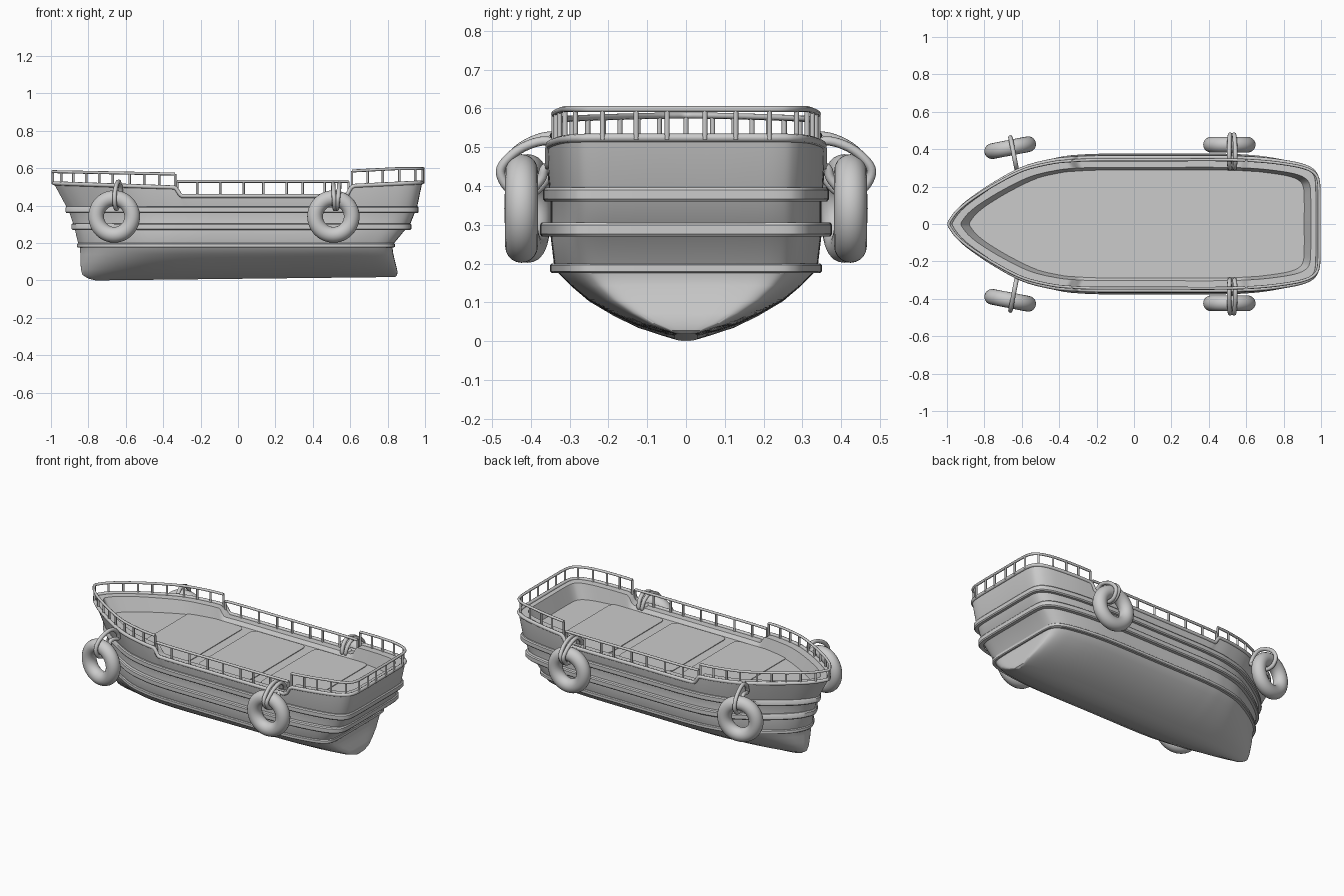
import bpy, bmesh, math
from mathutils import Vector, Matrix

if "Cube" in bpy.data.objects:
    bpy.data.objects.remove(bpy.data.objects["Cube"])

FLOOR = 0.43
# Normalised half plan of the boat, bow to stern
HALF = [(-1, 0), (-.985, .09), (-.95, .215), (-.88, .38), (-.75, .62), (-.6, .84), (-.45, .95),
        (-.34, .985), (-.2, 1), (.1, 1), (.5, 1), (.7, .975), (.85, .92), (.93, .865),
        (.975, .79), (.995, .68), (1, .45), (1, 0)]


def smooth_loop(pts, n):
    """Closed Catmull-Rom curve through the points."""
    pts = [Vector(p) for p in pts]
    out = []
    for i in range(len(pts)):
        a, b, c, d = (pts[(i + k) % len(pts)] for k in (-1, 0, 1, 2))
        for j in range(n):
            t = j / n
            out.append(.5 * (2 * b + (c - a) * t + (2 * a - 5 * b + 4 * c - d) * t ** 2
                             + (3 * b - a - 3 * c + d) * t ** 3))
    return out


PLAN = smooth_loop(HALF + [(x, -y) for x, y in HALF[-2:0:-1]], 10)
N = len(PLAN)


def step(x, a, b):
    t = max(0, min(1, (x - a) / (b - a)))
    return t * t * (3 - 2 * t)


def sheer(x):
    """Height of the bulwark: raised bow and stern, low waist."""
    bow = .497 + .023 * max(0, (-.33 - x) / .67)
    stern = .505 + .02 * max(0, (x - .6) / .4)
    return bow + (.452 - bow) * step(x, -.34, -.30) + (stern - .452) * step(x, .575, .615)


def ring(z, xb, xs, w):
    """Plan outline at one level; z None follows the sheer. Lower levels get a blunter bow."""
    pts = []
    for p in PLAN:
        x = (xb + xs) / 2 + p.x * (xs - xb) / 2
        h = sheer(x) if z is None else z
        y = p.y
        if z is not None and p.x < 0:
            y = math.copysign(min(1, abs(y)) ** (1 - .35 * max(0, 1 - z / .42)), y)
        if h < .17 and x > -.8:
            h += .018 * (x + .8) / 1.6 * (1 - h / .17)
        pts.append(Vector((x, y * w, h)))
    return pts


def finish(name, bm, angle=35):
    bmesh.ops.recalc_face_normals(bm, faces=bm.faces)
    me = bpy.data.meshes.new(name)
    bm.to_mesh(me)
    bm.free()
    ob = bpy.data.objects.new(name, me)
    bpy.context.collection.objects.link(ob)
    bpy.ops.object.select_all(action='DESELECT')
    ob.select_set(True)
    bpy.context.view_layer.objects.active = ob
    bpy.ops.object.shade_smooth_by_angle(angle=math.radians(angle))
    return ob


def loft(name, levels, cap=True):
    bm = bmesh.new()
    rows = [[bm.verts.new(p) for p in ring(*lv)] for lv in levels]
    for a, b in zip(rows, rows[1:]):
        for i in range(N):
            j = (i + 1) % N
            bm.faces.new((a[i], a[j], b[j], b[i]))
    for row in (rows[0], rows[-1]) if cap else ():
        for i in range(N // 2):
            quad = (row[i], row[i + 1], row[-i - 1], row[-i % N])
            bm.faces.new(list(dict.fromkeys(quad)))
    return finish(name, bm)


def tube(name, paths, r, cyclic=False):
    cu = bpy.data.curves.new(name, 'CURVE')
    cu.dimensions = '3D'
    cu.bevel_depth = r
    cu.bevel_resolution = 2
    cu.use_fill_caps = True
    for path in paths:
        sp = cu.splines.new('POLY')
        sp.points.add(len(path) - 1)
        for q, p in zip(sp.points, path):
            q.co = (*p, 1)
        sp.use_cyclic_u = cyclic
        sp.use_smooth = True
    ob = bpy.data.objects.new(name, cu)
    bpy.context.collection.objects.link(ob)
    return ob


# Hull: keel up to the bulwark, over the rim and down to the deck
loft("hull", [
    (0, -.76, .84, .03), (.010, -.80, .85, .065), (.03, -.832, .853, .125),
    (.06, -.84, .847, .185), (.1, -.842, .838, .25), (.14, -.843, .83, .295),
    (.18, -.845, .825, .333), (.2, -.855, .835, .34), (.285, -.875, .905, .35),
    (.30, -.88, .92, .348), (.375, -.905, .95, .348), (.39, -.915, .957, .352),
    (None, -.985, .985, .358), (None, -.925, .945, .303), (FLOOR, -.88, .91, .288)])

# Flat rubbing bands with softened edges, and the gunwale lip
for name, z, half, xb, xs, w in (("waterline_band", .188, .012, -.86, .838, .35),
                                 ("lower_band", .288, .018, -.89, .926, .376),
                                 ("middle_band", .378, .018, -.922, .965, .368)):
    prof = ((-1, -.025), (-1, -.005), (-.65, 0), (.65, 0), (1, -.005), (1, -.025))
    loft(name, [(z + a * half, xb - d, xs + d, w + d) for a, d in prof], cap=False)
tube("gunwale_lip", [ring(None, -.983, .983, .355)], .011, True)

# Deck hatches
for k, x in enumerate((-.335, .095, .525)):
    bm = bmesh.new()
    bmesh.ops.create_cube(bm, size=1)
    bmesh.ops.scale(bm, vec=(.37, .56, .008), verts=bm.verts)
    bmesh.ops.translate(bm, vec=(x, 0, FLOOR), verts=bm.verts)
    up = [e for e in bm.edges if abs(e.verts[0].co.z - e.verts[1].co.z) > .005]
    bmesh.ops.bevel(bm, geom=up, offset=.035, segments=5, profile=.5, affect='EDGES')
    finish("deck_hatch_%d" % (k + 1), bm)


# Railings with evenly spaced posts
def railing(name, base, top, spacing):
    rail = [Vector((p.x, p.y, top(p.x))) for p in base]
    dist = [0]
    for a, b in zip(base, base[1:]):
        dist.append(dist[-1] + (b.xy - a.xy).length)
    count = max(2, round(dist[-1] / spacing))
    posts = []
    for k in range(count + 1):
        d = dist[-1] * k / count
        i = min(range(len(base)), key=lambda m: abs(dist[m] - d))
        posts.append([Vector((base[i].x, base[i].y, sheer(base[i].x) - .005)), rail[i]])
    tube(name + "_rail", [rail], .008)
    tube(name + "_posts", posts, .0065)


line = ring(None, -.99, .99, .343)
h = N // 2
around_bow = line[h:] + line[:h]
railing("bow", [p for p in around_bow if p.x < -.335], lambda x: .569 + .013 * (-.33 - x) / .67, .085)
railing("stern", [p for p in line if p.x > .605], lambda x: .585 + .013 * min(1, (x - .6) / .25), .085)
for name, part in (("left_waist", line[:h]), ("right_waist", line[h:])):
    railing(name, [p for p in part if -.33 < p.x < .6], lambda x: .53, .118)

# Ring fenders hung on rope loops
LOOP = [(-.125, .115), (-.11, .16), (-.065, .186), (-.005, .17), (.04, .135), (.054, .09),
        (.03, .05), (-.015, .042), (-.05, .075), (-.06, .115), (-.085, .12)]
for s, side in ((1, "left"), (-1, "right")):
    for end, x, y, yaw, lean in (("bow", -.662, .408, 11, (0,)), ("stern", .51, .424, 0, (-.06, .09))):
        rot = Matrix.Rotation(math.radians(yaw * s), 3, 'Z')
        centre = Vector((x, y * s, .342))
        bpy.ops.mesh.primitive_torus_add(location=centre, major_radius=.098, minor_radius=.042,
                                         major_segments=48, minor_segments=20,
                                         rotation=(math.pi / 2, 0, math.radians(yaw * s)))
        fender = bpy.context.object
        fender.name = "%s_%s_fender" % (end, side)
        bpy.ops.object.shade_smooth()
        drop = 0 if end == "bow" else -.012
        loops = []
        for tilt in lean:
            pts = [centre + rot @ Vector((.012 + tilt * (dz + .04), dy * s, dz + drop * (dz > .1)))
                   for dy, dz in LOOP]
            loops.append(smooth_loop(pts, 5))
        tube("%s_%s_rope" % (end, side), loops, .012, True)
